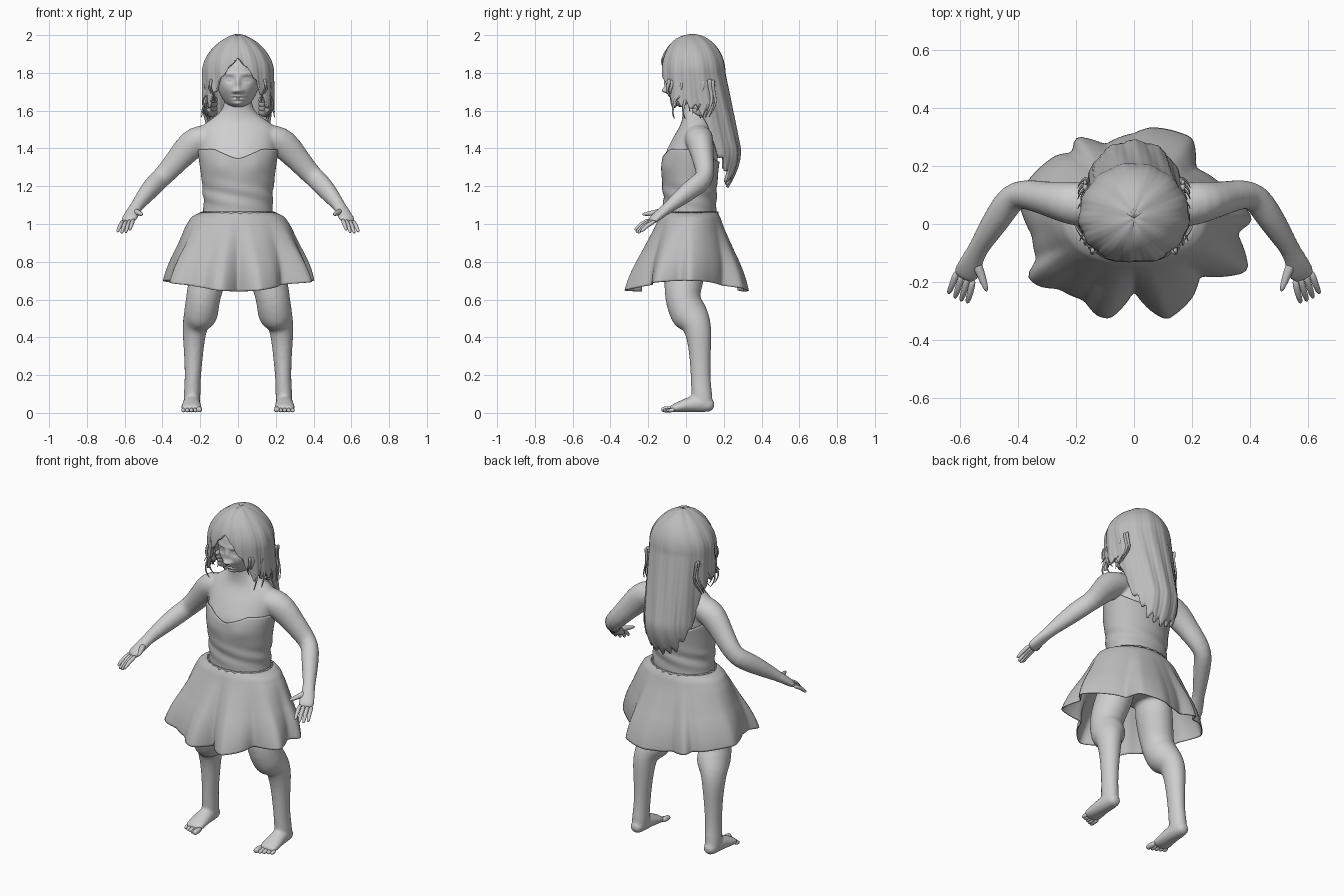
import bpy, bmesh, random
from math import sin, cos, pi, exp, sqrt
from mathutils import Vector

random.seed(4)
if "Cube" in bpy.data.objects:
    bpy.data.objects.remove(bpy.data.objects["Cube"])


def material(name, v):
    m = bpy.data.materials.new(name)
    m.use_nodes = True
    m.diffuse_color = (v, v, v, 1)
    m.node_tree.nodes["Principled BSDF"].inputs["Base Color"].default_value = (v, v, v, 1)
    return m


skin = material("light grey skin", 0.62)
cloth = material("mid grey cloth", 0.51)
hair_grey = material("mid grey hair", 0.5)


def finish(name, bm, mat, subsurf=0, thick=0, voxel=0):
    bmesh.ops.remove_doubles(bm, verts=bm.verts, dist=0.0001)
    bmesh.ops.recalc_face_normals(bm, faces=bm.faces)
    for f in bm.faces:
        f.smooth = True
    me = bpy.data.meshes.new(name)
    bm.to_mesh(me)
    bm.free()
    me.materials.append(mat)
    ob = bpy.data.objects.new(name, me)
    bpy.context.collection.objects.link(ob)
    if thick:
        s = ob.modifiers.new("Solidify", "SOLIDIFY")
        s.thickness, s.offset = thick, 0
    if subsurf:
        s = ob.modifiers.new("Subsurf", "SUBSURF")
        s.levels = s.render_levels = subsurf
    if voxel:  # fuse overlapping parts into one smooth skin
        r = ob.modifiers.new("Remesh", "REMESH")
        r.mode, r.voxel_size, r.use_smooth_shade = "VOXEL", voxel, True
        s = ob.modifiers.new("Smooth", "SMOOTH")
        s.factor, s.iterations = .5, 6


def skin_rings(bm, rings):
    for a, b in zip(rings, rings[1:]):
        for i in range(len(a)):
            j = (i + 1) % len(a)
            bm.faces.new((a[i], a[j], b[j], b[i]))


def add_sheet(bm, fn, nu, nv):
    """Rings from fn(angle, t), angle 0 faces the front."""
    rings = [[bm.verts.new(fn(2 * pi * i / nu - pi, r / nv)) for i in range(nu)]
             for r in range(nv + 1)]
    skin_rings(bm, rings)
    return rings


def surface(name, fn, nu, nv, mat, thick=0):
    bm = bmesh.new()
    add_sheet(bm, fn, nu, nv)
    finish(name, bm, mat, thick=thick)


def add_loft(bm, rows, ref=(0, 0, 1), sides=16):
    """Oval rings (x, y, z, rx, ry) along a path, on both sides of the body."""
    for side in (1, -1):
        pts = [Vector((side * r[0], r[1], r[2])) for r in rows]
        rings = []
        for k, r in enumerate(rows):
            n = (pts[min(k + 1, len(pts) - 1)] - pts[max(k - 1, 0)]).normalized()
            u = Vector(ref).cross(n).normalized()
            v = n.cross(u)
            rings.append([bm.verts.new(pts[k] + u * r[3] * cos(a) + v * r[4] * sin(a))
                          for a in [2 * pi * i / sides for i in range(sides)]])
        skin_rings(bm, rings)
        bm.faces.new(rings[0][::-1])
        bm.faces.new(rings[-1])


def lofts(name, paths, mat, ref=(0, 0, 1)):
    bm = bmesh.new()
    for rows in paths:
        add_loft(bm, rows, ref, 8)
    finish(name, bm, mat, subsurf=1)


def lerp(table, x):
    if x <= table[0][0]:
        return table[0][1:]
    for a, b in zip(table, table[1:]):
        if x <= b[0]:
            f = (x - a[0]) / (b[0] - a[0])
            return [p + (q - p) * f for p, q in zip(a[1:], b[1:])]
    return table[-1][1:]


def smooth(table, x, w):
    return [sum(c) / 5 for c in zip(*[lerp(table, x + w * k / 2) for k in range(-2, 3)])]


# Torso: height, centre y, half width, half depth
TORSO = [(.82, .02, .15, .11), (.95, .02, .2, .14), (1.06, .02, .172, .13), (1.15, .02, .172, .13),
         (1.28, .02, .187, .14), (1.37, .03, .2, .142), (1.46, .05, .205, .118), (1.52, .06, .2, .09),
         (1.555, .06, .14, .078), (1.6, .05, .08, .07), (1.72, .04, .066, .066)]


def torso_point(a, z, grow=0):
    cy, rx, ry = smooth(TORSO, z, .025)
    bust = .014 * exp(-((z - 1.31) / .05) ** 2) * max(0, cos(a)) * min(1, abs(sin(a)) * 2)
    return (sin(a) * (rx + grow), cy - cos(a) * (ry + grow + bust), z)


# Body: torso, legs, feet, arms and palms fused together
body = bmesh.new()
ends = add_sheet(body, lambda a, t: torso_point(a, .82 + .88 * t), 48, 50)
body.faces.new(ends[0])
body.faces.new(ends[-1])
add_loft(body, [(.11, .03, .92, .09, .11), (.14, 0, .78, .105, .115), (.178, -.02, .65, .095, .1),
                (.188, -.015, .585, .091, .094), (.194, .008, .54, .094, .1), (.2, .024, .51, .092, .1),
                (.226, .056, .475, .071, .08), (.231, .065, .43, .065, .073), (.234, .072, .37, .057, .064),
                (.236, .075, .28, .049, .056), (.24, .078, .17, .042, .053), (.243, .083, .1, .046, .057),
                (.245, .09, .05, .045, .053), (.245, .09, .015, .04, .045)], ref=(0, -1, 0))
add_loft(body, [(.245, .15, .032, .022, .022), (.245, .13, .04, .04, .037), (.245, .06, .052, .047, .05),
                (.247, 0, .041, .052, .038), (.247, -.05, .027, .057, .026), (.247, -.088, .02, .055, .018)])
add_loft(body, [(.1, .06, 1.475, .07, .06), (.19, .068, 1.455, .08, .075), (.245, .076, 1.425, .071, .084),
                (.312, .09, 1.348, .057, .066), (.38, .105, 1.27, .053, .058), (.42, .094, 1.232, .052, .056),
                (.46, .035, 1.19, .05, .055), (.505, -.035, 1.135, .042, .044), (.54, -.09, 1.09, .033, .032),
                (.558, -.13, 1.06, .042, .027), (.575, -.165, 1.03, .046, .023), (.587, -.19, 1.008, .044, .017)])
finish("body", body, skin, subsurf=1, voxel=.009)

# Toes, the big toe on the inside
toes = []
for i in range(5):
    x, r, tip = .205 + .021 * i, (.017 if i == 0 else .012), -.13 + .009 * i
    toes.append([(x, -.06, .02, r, r), (x, tip + .022, r + .002, r, r), (x, tip + .006, r, r, r * .9),
                 (x, tip, r, r * .5, r * .5)])
lofts("toes", toes, skin)

# Four fingers and a thumb
across = Vector((.85, .42, -.12))
digits = []
for i in range(4):
    s = (i - 1.5) * .022
    root = Vector((.58, -.172, 1.022)) + across * s
    tip = Vector((.606, -.262, .948)) + across * s * 1.15 + Vector((0, .004, .01)) * abs(i - 1.5)
    mid = root.lerp(tip, .55) + Vector((0, -.006, .006))
    digits.append([(*root, .013, .013), (*mid, .012, .012), (*root.lerp(tip, .9), .01, .01), (*tip, .005, .005)])
digits.append([(.55, -.115, 1.07, .022, .02), (.53, -.165, 1.06, .017, .016),
               (.515, -.205, 1.054, .013, .013), (.506, -.234, 1.05, .006, .006)])
lofts("fingers", digits, skin)


# Strapless bodice with a sweetheart neckline
def bodice_point(a, t):
    x = abs(sin(a))
    top = 1.345 + .05 * min(1, x * 1.7) ** 1.3 if cos(a) > 0 else 1.33 + .065 * x ** 3
    z = 1.05 + (top - 1.05) * t
    crease = .004 * sin(z * 70 + 3 * a) * exp(-((z - 1.15) / .06) ** 2)
    return torso_point(a, z, .008 + crease)


surface("bodice", bodice_point, 72, 30, cloth, thick=.006)
surface("waistband", lambda a, t: torso_point(a, 1.052 + .014 * t, .015 + .003 * sin(24 * a)),
        96, 2, cloth, thick=.006)

# Flared skirt: fraction down, half width, half depth; then the folded hem: angle, radius
SKIRT = [(0, .185, .142), (.05, .24, .157), (.2, .265, .17), (.5, .29, .2), (1, .36, .27)]
HEM = [(-pi, .31), (-2.79, .288), (-2.55, .36), (-2.43, .32), (-2.3, .354), (-1.97, .39), (-1.82, .41),
       (-1.46, .35), (-1.2, .355), (-1.12, .411), (-.99, .39), (-.87, .34), (-.58, .311), (-.38, .339),
       (-.25, .335), (0, .225), (.19, .3), (.33, .347), (.68, .32), (.91, .285), (1, .333), (1.18, .425),
       (1.49, .351), (1.6, .41), (1.94, .335), (2.3, .28), (2.54, .356), (2.97, .335), (pi, .31)]


def skirt_point(a, t):
    rx, ry = smooth(SKIRT, t, .03)
    sx, sy = sin(a), cos(a)
    oval = 1 / sqrt((sx / rx) ** 2 + (sy / ry) ** 2)
    w = t ** 1.5
    r = oval * (1 - w) + smooth(HEM, a, .04)[0] * w
    hem = .7 - .057 * sy * sy
    return (sx * r, .02 * (1 - t) - sy * r, 1.06 + (hem - 1.06) * t)


surface("skirt", skirt_point, 160, 36, cloth, thick=.006)

# Head with sculpted features: x, z, width, height, push forward
FEATURES = [(0, 1.705, .02, .016, .03), (0, 1.745, .012, .035, .014), (.02, 1.702, .011, .01, .012),
            (0, 1.677, .028, .006, .01), (0, 1.66, .024, .007, .011), (0, 1.668, .03, .003, -.005),
            (.046, 1.765, .024, .015, -.012), (.046, 1.765, .014, .008, .008),
            (.046, 1.795, .032, .01, .006), (0, 1.635, .035, .016, .022), (.06, 1.715, .03, .03, .007)]


def head_point(a, t):
    dz, s = cos(pi * t), sin(pi * t) ** .7 if 0 < t < 1 else 0
    x = sin(a) * s * .124 * (1 - .2 * max(0, -dz))
    y = .03 - cos(a) * s * .135
    z = 1.785 + .17 * dz
    if cos(a) > 0:
        for fx, fz, w, h, d in FEATURES:
            y -= d * cos(a) * exp(-((abs(x) - fx) / w) ** 2 - ((z - fz) / h) ** 2)
    return (x, y, z)


surface("head", head_point, 120, 110, skin)

# Long centre-parted hair: angle from the front, lower edge height
EDGE = [(0, 1.88), (.35, 1.81), (.7, 1.71), (.92, 1.63), (1.4, 1.64), (1.8, 1.6), (2.1, 1.36), (2.6, 1.24), (pi, 1.21)]


def hair_point(a, t):
    b = abs(a)
    low = smooth(EDGE, b, .04)[0] + .018 * sin(23 * a + 1) * min(1, b)
    z = 2 - (2 - low) * t ** 1.6
    dome = sqrt(max(0, 1 - ((z - 1.8) / .2) ** 2)) if z > 1.8 else 1
    back = lerp([(1.3, 0), (2.4, 1)], b)[0]
    drop = max(0, 1.8 - z)
    wave = 1 + t * (.025 * sin(13 * a + 8 * z) + .007 * sin(41 * a + 9 * z))
    drift = back * (.19 * drop - 1.3 * max(0, 1.4 - z) ** 1.6)
    x = sin(a) * .182 * dome ** 1.35 * wave * (1 - .2 * drop * back)
    y = .025 - cos(a) * (.155 if b < pi / 2 else .178) * dome * wave + drift
    part = .008 * exp(-(x / .012) ** 2) * (cos(a) > -.3)
    return (x, y, z - part * (1 - t) + .003 * sin(9 * a) * dome * (1 - t))


surface("hair", hair_point, 180, 50, hair_grey, thick=.014)

# Loose curling locks beside the face and neck
locks = []
for i in range(14):
    y0, length = -.09 + .018 * i, random.uniform(.1, .22)
    phase, r = random.uniform(0, 6), random.uniform(.009, .016)
    x0 = .14 + .03 * min(1, i / 4)
    locks.append([(x0 + .026 * sin(phase + 5 * k / 6) * k / 6, y0 + .025 * cos(phase + k) * k / 6,
                   1.77 - length * k / 6 - .004 * (i % 3), r * (1.05 - k / 7), r * .7 * (1.05 - k / 7))
                  for k in range(7)])
# Gathered hair at the nape
for i in range(4):
    z = 1.66 - .022 * i
    locks.append([(.15, .01 * i, z + .02, .012, .012), (.16, .06, z, .026, .02),
                  (.145, .12, z - .01, .026, .022), (.11, .17, z, .015, .015)])
lofts("hair_locks", locks, hair_grey, ref=(1, 0, 0))
